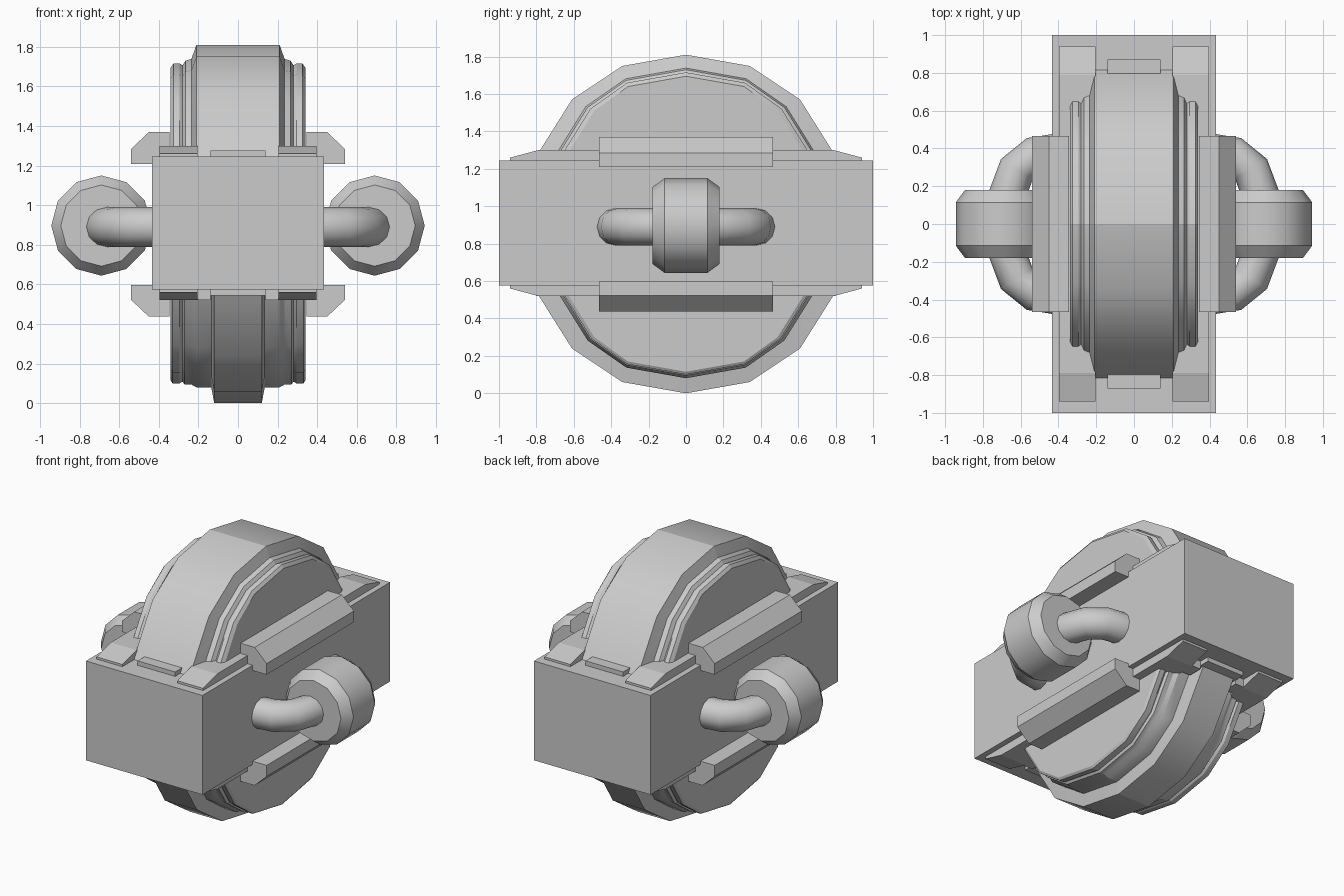
import bpy, bmesh, math
from mathutils import Vector

if "Cube" in bpy.data.objects:
    bpy.data.objects.remove(bpy.data.objects["Cube"])

MID = 0.905  # height of the wheel centre
grey = bpy.data.materials.new("plain_grey")
grey.diffuse_color = (0.6, 0.6, 0.6, 1)
grey.use_nodes = True
grey.node_tree.nodes["Principled BSDF"].inputs["Base Color"].default_value = grey.diffuse_color


def finish(name, bm, smooth=0):
    """Turn a bmesh into an object, smoothing edges below the given angle."""
    bmesh.ops.recalc_face_normals(bm, faces=bm.faces)
    bm.normal_update()
    for f in bm.faces:
        f.smooth = smooth > 0
    for e in bm.edges:
        seam = all(abs(v.co.y) < 1e-5 for v in e.verts) and name.startswith("wheel")
        if seam or e.calc_face_angle(0) > math.radians(smooth):
            e.smooth = False
    me = bpy.data.meshes.new(name)
    bm.to_mesh(me)
    bm.free()
    me.materials.append(grey)
    ob = bpy.data.objects.new(name, me)
    bpy.context.collection.objects.link(ob)
    return ob


def loft(name, sections, smooth=0):
    """Skin closed sections of equal length and cap both ends."""
    bm = bmesh.new()
    rings = [[bm.verts.new(p) for p in s] for s in sections]
    n = len(rings[0])
    for a, b in zip(rings, rings[1:]):
        for i in range(n):
            j = (i + 1) % n
            bm.faces.new((a[i], a[j], b[j], b[i]))
    bm.faces.new(rings[0])
    bm.faces.new(rings[-1])
    return finish(name, bm, smooth)


def box(name, x0, x1, y0, y1, z0, z1):
    return loft(name, [[(x0, y0, z), (x1, y0, z), (x1, y1, z), (x0, y1, z)] for z in (z0, z1)])


# Main housing
box("housing", -0.435, 0.435, -1, 1, 0.575, 1.245)

# Wheel halves: (y, height) outlines of the tread and of the side disc
OUTER = [(0, 0.905), (0.34, 0.845), (0.61, 0.665), (0.78, 0.395), (0.84, 0.30)]
INNER = [(0, 0.79), (0.31, 0.735), (0.49, 0.605), (0.62, 0.395), (0.68, 0.30)]


def wheel_half(name, steps, up):
    steps = [(-x, t) for x, t in reversed(steps)] + steps
    sections = []
    for x, t in steps:
        half = [(a[0] + (b[0] - a[0]) * t, a[1] + (b[1] - a[1]) * t)
                for a, b in zip(OUTER, INNER)]
        full = [(-y, h) for y, h in reversed(half[1:])] + half
        sections.append([(x, y, MID + up * h) for y, h in full])
    loft(name, sections, 29)


wheel_half("wheel_top", [(0.21, 0), (0.235, 0.62), (0.265, 0.70), (0.28, 0.9),
                         (0.295, 0.82), (0.325, 0.82), (0.34, 1)], 1)
wheel_half("wheel_bottom", [(0.12, 0), (0.135, 0.7), (0.21, 0.7), (0.235, 0.82),
                            (0.27, 0.82), (0.28, 0.95), (0.295, 0.87),
                            (0.33, 0.87), (0.34, 1)], -1)

for up, level in ((1, "top"), (-1, "bottom")):
    face = MID + up * (0.34 if up > 0 else 0.33)
    for s, side in ((1, "right"), (-1, "left")):
        # Rails with sloping ends
        prof = [(-0.94, -0.02), (-0.94, 0.015), (-0.79, 0.055),
                (0.79, 0.055), (0.94, 0.015), (0.94, -0.02)]
        loft(f"rail_{level}_{side}",
             [[(s * x, y, face + up * h) for y, h in prof] for x in (0.205, 0.397)])
        # Chamfered side bars
        bar = [(0.345, 0.32), (0.345, 0.47), (0.45, 0.47),
               (0.54, 0.385), (0.54, 0.31), (0.42, 0.31)]
        loft(f"side_bar_{level}_{side}",
             [[(s * x, y, MID - 0.002 + up * (h - 0.004)) for x, h in bar]
              for y in (-0.465, 0.465)])
        # Small stops beside the narrow lower tread
        if up < 0:
            for e in (-1, 1):
                box(f"tread_stop_{side}_{'back' if e > 0 else 'front'}",
                    s * 0.14, s * 0.205, e * 0.70, e * 0.80, 0.52, 0.59)
    # Thin plates at each end of the tread
    for e, end in ((1, "back"), (-1, "front")):
        box(f"end_plate_{level}_{end}", -0.14, 0.14, e * 0.72, e * 0.87,
            face - up * 0.02, face + up * 0.03)

# Curved handles carrying round weights
PATH = [(0.40, 0.38), (0.53, 0.362), (0.62, 0.29), (0.68, 0.13)]
PATH += [(x, -y) for x, y in reversed(PATH)]
for s, side in ((1, "right"), (-1, "left")):
    rings = []
    for i, (x, y) in enumerate(PATH):
        a = Vector(PATH[max(i - 1, 0)])
        b = Vector(PATH[min(i + 1, len(PATH) - 1)])
        d = (b - a).normalized()
        nx, ny = -d.y, d.x
        rings.append([(s * (x + 0.1 * math.cos(t) * nx), y + 0.1 * math.cos(t) * ny,
                       0.89 + 0.1 * math.sin(t))
                      for t in (k * math.tau / 12 for k in range(12))])
    loft(f"handle_{side}", rings, 40)
    loft(f"weight_{side}",
         [[(s * 0.69 + r * math.sin(t), y, 0.897 + r * math.cos(t))
           for t in (k * math.tau / 12 for k in range(12))]
          for y, r in ((-0.18, 0.205), (-0.115, 0.253), (0.115, 0.253), (0.18, 0.205))], 31)
